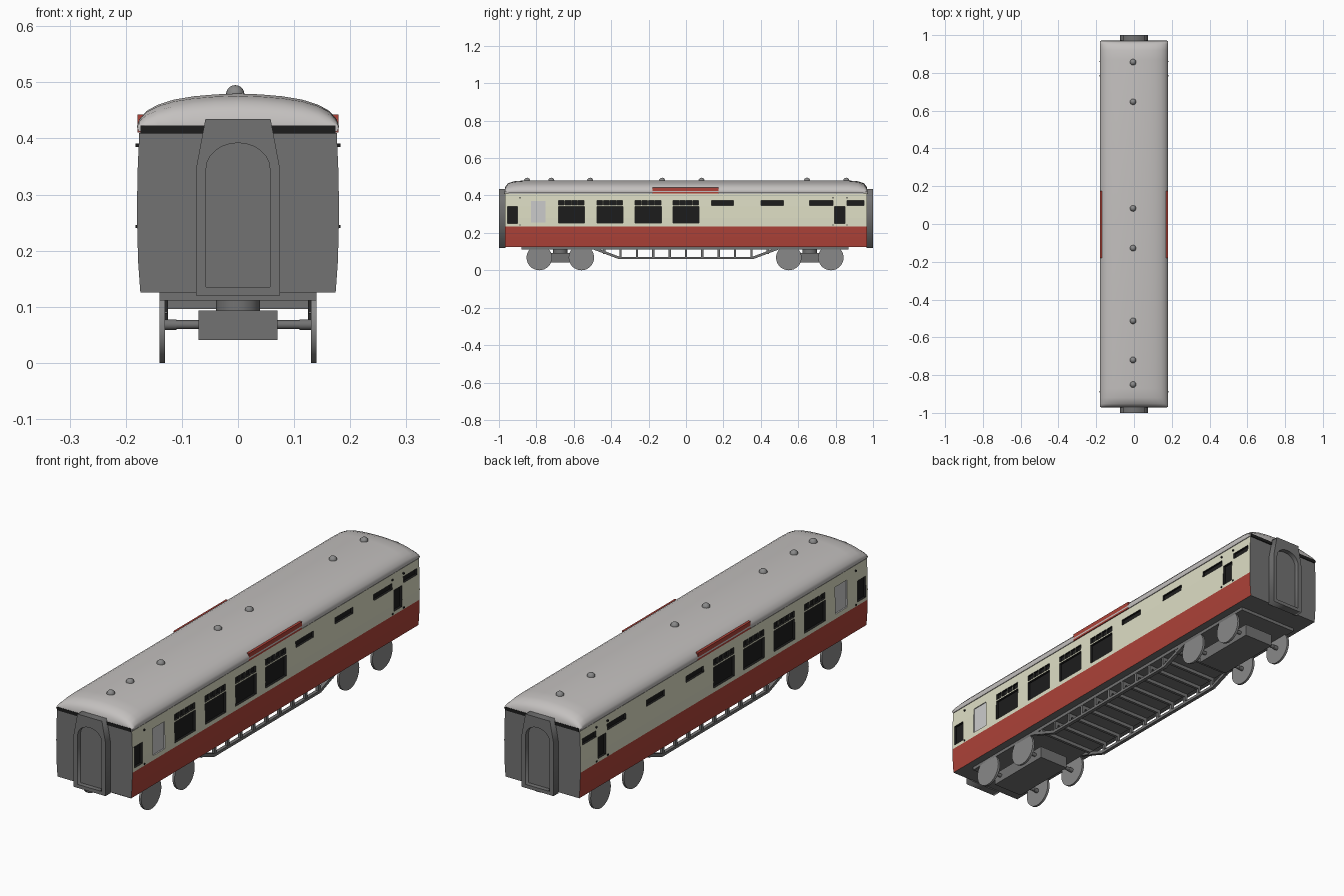
import bpy, bmesh, math
from mathutils import Matrix, Vector

if "Cube" in bpy.data.objects:
    bpy.data.objects.remove(bpy.data.objects["Cube"])


def mat(name, r, g, b):
    m = bpy.data.materials.new(name)
    m.diffuse_color = (r, g, b, 1)
    m.use_nodes = True
    m.node_tree.nodes["Principled BSDF"].inputs["Base Color"].default_value = m.diffuse_color
    return m


RED = mat("red_paint", 0.42, 0.055, 0.04)
CREAM = mat("cream_paint", 0.73, 0.73, 0.56)
BLACK = mat("dark_glass", 0.012, 0.012, 0.012)
PALE = mat("frosted_glass", 0.6, 0.6, 0.63)
DARK = mat("dark_grey", 0.17, 0.17, 0.17)
MID = mat("wheel_grey", 0.25, 0.25, 0.25)
ROOF = mat("roof_grey", 0.55, 0.53, 0.52)


def finish(name, bm, mats, smooth=None):
    bmesh.ops.recalc_face_normals(bm, faces=bm.faces)
    me = bpy.data.meshes.new(name)
    bm.to_mesh(me)
    bm.free()
    for m in mats:
        me.materials.append(m)
    ob = bpy.data.objects.new(name, me)
    bpy.context.collection.objects.link(ob)
    if smooth:
        bpy.ops.object.select_all(action='DESELECT')
        ob.select_set(True)
        bpy.context.view_layer.objects.active = ob
        bpy.ops.object.shade_smooth_by_angle(angle=math.radians(smooth))
    return ob


def add_box(bm, x0, x1, y0, y1, z0, z1, index=0):
    m = Matrix.Translation(((x0 + x1) / 2, (y0 + y1) / 2, (z0 + z1) / 2)) @ \
        Matrix.Diagonal((abs(x1 - x0), abs(y1 - y0), abs(z1 - z0), 1))
    verts = bmesh.ops.create_cube(bm, size=1, matrix=m)["verts"]
    for f in {f for v in verts for f in v.link_faces}:
        f.material_index = index


def box(name, x0, x1, y0, y1, z0, z1, m):
    bm = bmesh.new()
    add_box(bm, x0, x1, y0, y1, z0, z1)
    return finish(name, bm, [m])


def cylinder(name, r, depth, loc, axis, m, seg=24):
    bm = bmesh.new()
    rot = Matrix.Rotation(math.pi / 2, 4, 'Y') if axis == 'X' else Matrix()
    bmesh.ops.create_cone(bm, cap_ends=True, segments=seg, radius1=r, radius2=r,
                          depth=depth, matrix=Matrix.Translation(loc) @ rot)
    return finish(name, bm, [m], 40)


def loft(bm, sections):
    rings = [[bm.verts.new(p) for p in s] for s in sections]
    for a, b in zip(rings, rings[1:]):
        for i in range(len(a)):
            j = (i + 1) % len(a)
            bm.faces.new((a[i], a[j], b[j], b[i]))
    bm.faces.new(rings[0])
    bm.faces.new(rings[-1])


# body: gently bowed section, red below and cream above
half = [(0.174, 0.125), (0.178, 0.18), (0.1795, 0.235), (0.18, 0.28), (0.179, 0.34), (0.176, 0.41)]
ring = half + [(-x, z) for x, z in reversed(half)]
bm = bmesh.new()
loft(bm, [[(x, y, z) for x, z in ring] for y in (-0.968, 0.968)])
for f in bm.faces:
    c = f.calc_center_median()
    if abs(c.x) > 0.1:
        f.material_index = 1 if c.z < 0.235 else 2
body = finish("coach_body", bm, [DARK, RED, CREAM, BLACK, PALE])

# window recesses, same layout on both sides
panes = [(-0.955, -0.90, 0.25, 0.34, 3), (0.795, 0.85, 0.25, 0.34, 3), (-0.83, -0.75, 0.255, 0.37, 4)]
for y in (-0.683, -0.477, -0.272, -0.07):
    panes.append((y, y + 0.14, 0.253, 0.341, 3))
    for i in range(4):
        panes.append((y + i * 0.0355, y + i * 0.0355 + 0.0315, 0.348, 0.374, 3))
for a, b in ((0.135, 0.255), (0.40, 0.52), (0.66, 0.785), (0.86, 0.953)):
    panes.append((a, b, 0.347, 0.373, 3))
bm = bmesh.new()
for s in (-1, 1):
    for a, b, z0, z1, k in panes:
        add_box(bm, s * (0.168 if k == 3 else 0.174), s * 0.2, a, b, z0, z1, k)
cutter = finish("window_cutter", bm, [DARK, RED, CREAM, BLACK, PALE])
cutter.hide_render = True
mod = body.modifiers.new("windows", 'BOOLEAN')
mod.operation, mod.object, mod.solver = 'DIFFERENCE', cutter, 'EXACT'
bpy.ops.object.select_all(action='DESELECT')
body.select_set(True)
bpy.context.view_layer.objects.active = body
bpy.ops.object.modifier_apply(modifier=mod.name)
bpy.data.objects.remove(cutter)

# roof with domed ends
arc = [(0.177, 0.412), (0.18, 0.422), (0.176, 0.434), (0.163, 0.449), (0.143, 0.460), (0.115, 0.469),
       (0.08, 0.475), (0.04, 0.4785), (0, 0.48)]
arc += [(-x, z) for x, z in reversed(arc[:-1])]
ends = [(0.97, 0.08), (0.966, 0.45), (0.952, 0.75), (0.92, 0.93), (0.87, 1)]
stations = [(-y, f) for y, f in ends] + [(y, f) for y, f in reversed(ends)]
bm = bmesh.new()
loft(bm, [[(x, y, z if z < 0.42 else 0.42 + (z - 0.42) * f) for x, z in arc] for y, f in stations])
finish("roof", bm, [ROOF], 40)

# roof ventilators
for y in (-0.85, -0.72, -0.513, -0.128, 0.083, 0.647, 0.857):
    bm = bmesh.new()
    bmesh.ops.create_uvsphere(bm, u_segments=16, v_segments=10, radius=0.0165,
                              matrix=Matrix.Translation((-0.005, y, 0.4785)))
    finish("roof_vent", bm, [MID], 60)

# roof boards, door fittings
for s in (-1, 1):
    box("roof_board", s * 0.168, s * 0.179, -0.18, 0.175, 0.411, 0.443, RED)
    for y in (-0.888, 0.785, 0.86):
        for z in (0.243, 0.388):
            box("door_fitting", s * 0.174, s * 0.183, y - 0.003, y + 0.003, z - 0.003, z + 0.003, BLACK)

# end gangways: frame with arched opening, recessed door, dark strip below the roof
outer = [(-0.075, 0.12), (0.075, 0.12), (0.075, 0.345), (0.058, 0.435), (-0.058, 0.435), (-0.075, 0.345)]
inner = [(-0.057, 0.135), (0.057, 0.135)]
for i in range(13):
    t = math.pi * i / 12
    inner.append((0.057 * math.cos(t), 0.345 + 0.047 * math.sin(t)))
for s in (-1, 1):
    cu = bpy.data.curves.new("gangway_frame", 'CURVE')
    cu.dimensions, cu.fill_mode, cu.extrude = '2D', 'BOTH', 0.0175
    for pts in (outer, inner):
        sp = cu.splines.new('POLY')
        sp.points.add(len(pts) - 1)
        for p, (x, z) in zip(sp.points, pts):
            p.co = (x, z, 0, 1)
        sp.use_cyclic_u = True
    cu.materials.append(DARK)
    ob = bpy.data.objects.new("gangway_frame", cu)
    ob.location, ob.rotation_euler = (0, s * 0.9825, 0), (math.pi / 2, 0, 0)
    bpy.context.collection.objects.link(ob)
    box("gangway_door", -0.06, 0.06, s * 0.96, s * 0.98, 0.13, 0.395, DARK)
    box("end_shadow_strip", -0.174, 0.174, s * 0.95, s * 0.9715, 0.409, 0.423, BLACK)

# underframe and truss
box("underframe", -0.14, 0.14, -0.88, 0.87, 0.111, 0.126, DARK)
truss = [(-0.52, 0.12), (-0.36, 0.06), (0.36, 0.06), (0.52, 0.12),
         (0.482, 0.12), (0.354, 0.072), (-0.354, 0.072), (-0.482, 0.12)]
posts = [i * 0.0875 for i in range(-5, 6)]
for s in (-1, 1):
    bm = bmesh.new()
    loft(bm, [[(s * x, y, z) for y, z in truss] for x in (0.125, 0.14)])
    finish("truss_rail", bm, [DARK])
    for y in posts:
        box("truss_post", s * 0.126, s * 0.139, y - 0.006, y + 0.006,
            0.066 if abs(y) < 0.4 else 0.088, 0.113, DARK)
for y in posts:
    box("cross_member", -0.13, 0.13, y - 0.006, y + 0.006, 0.096, 0.113, DARK)

# bogies: central block, pivot, axles and wheels
for c in (-0.672, 0.662):
    box("bogie_block", -0.07, 0.07, c - 0.15, c + 0.15, 0.041, 0.093, DARK)
    cylinder("bogie_pivot", 0.039, 0.022, (0, c, 0.102), 'Z', DARK)
    for d in (-0.1125, 0.1125):
        cylinder("axle", 0.008, 0.264, (0, c + d, 0.068), 'X', DARK, 12)
        for s in (-1, 1):
            cylinder("wheel", 0.068, 0.01, (s * 0.135, c + d, 0.068), 'X', MID, 32)
            cylinder("axle_collar", 0.0095, 0.02, (s * 0.12, c + d, 0.068), 'X', DARK, 12)
